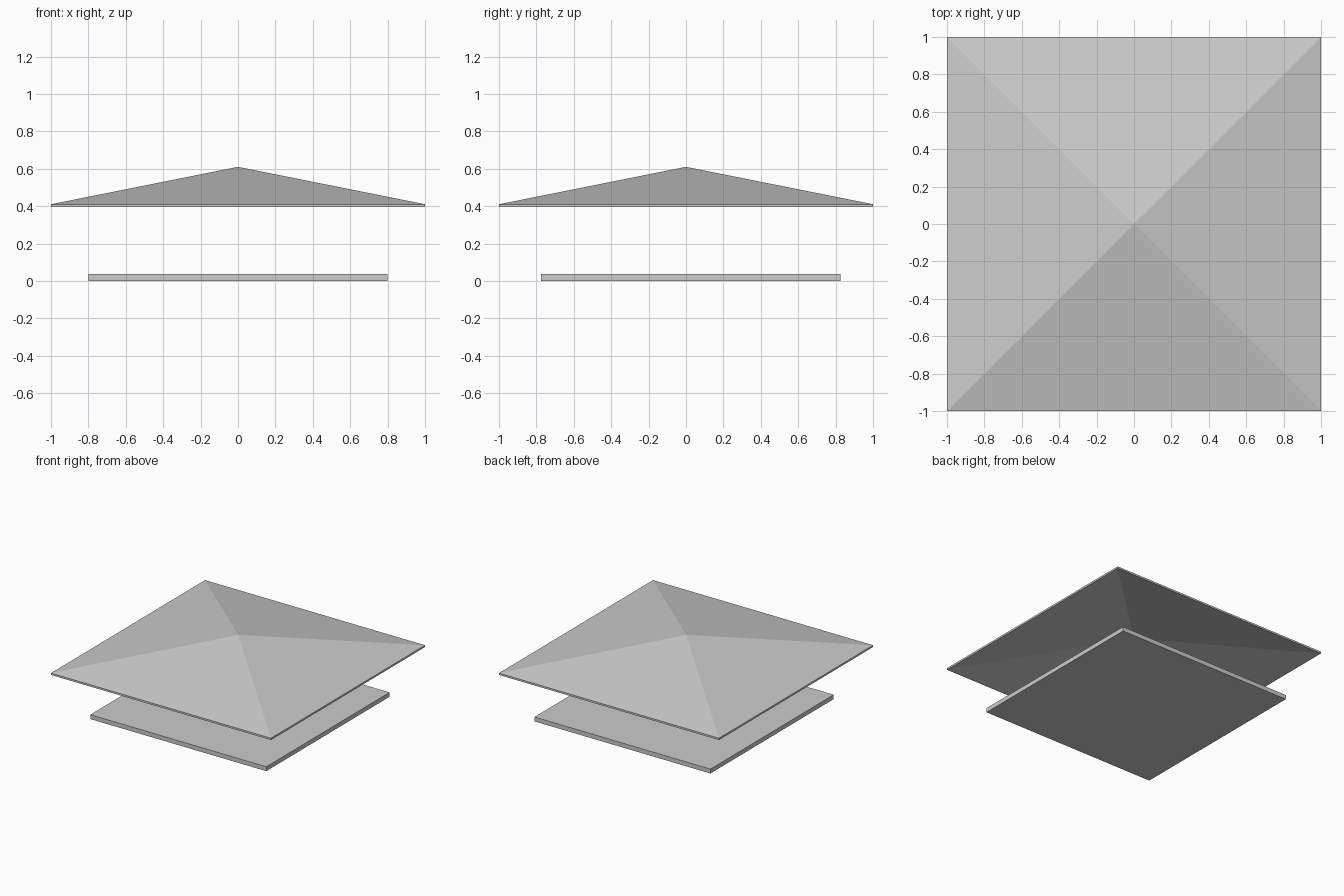
import bpy, bmesh

if "Cube" in bpy.data.objects:
    bpy.data.objects.remove(bpy.data.objects["Cube"])

def make_object(name, verts, faces):
    mesh = bpy.data.meshes.new(name)
    bm = bmesh.new()
    vs = [bm.verts.new(v) for v in verts]
    for f in faces:
        bm.faces.new([vs[i] for i in f])
    bmesh.ops.recalc_face_normals(bm, faces=bm.faces)
    bm.to_mesh(mesh)
    bm.free()
    obj = bpy.data.objects.new(name, mesh)
    bpy.context.collection.objects.link(obj)
    return obj

def square(half, z, cy=0.0):
    return [(x * half, y * half + cy, z) for x, y in ((-1, -1), (1, -1), (1, 1), (-1, 1))]

sides = [(i, (i + 1) % 4, (i + 1) % 4 + 4, i + 4) for i in range(4)]

# thin pyramid roof: outer slopes, narrow rim, hollow underside
roof_verts = square(1, 0.395) + square(1, 0.41) + [(0, 0, 0.595), (0, 0, 0.61)]
roof_faces = list(sides)
for i in range(4):
    j = (i + 1) % 4
    roof_faces += [(i + 4, j + 4, 9), (j, i, 8)]
make_object("roof", roof_verts, roof_faces)

# flat square base slab, slightly towards the back
make_object("base_slab", square(0.8, 0.0, 0.025) + square(0.8, 0.036, 0.025),
            sides + [(3, 2, 1, 0), (4, 5, 6, 7)])
